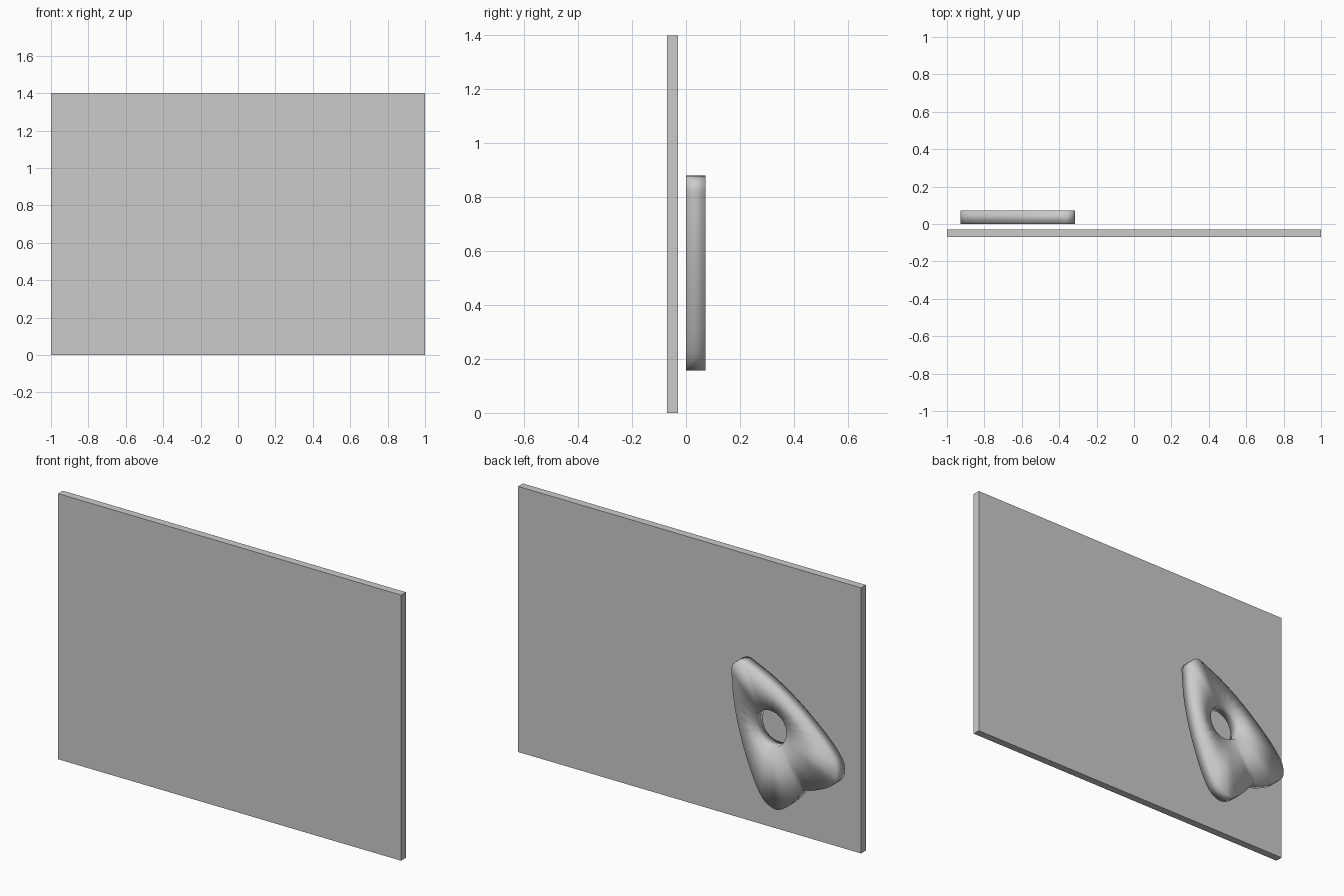
import bpy, bmesh, math
from mathutils import Vector

if "Cube" in bpy.data.objects:
    bpy.data.objects.remove(bpy.data.objects["Cube"])


def make_object(name, bm):
    bmesh.ops.recalc_face_normals(bm, faces=bm.faces)
    me = bpy.data.meshes.new(name)
    bm.to_mesh(me)
    bm.free()
    ob = bpy.data.objects.new(name, me)
    bpy.context.collection.objects.link(ob)
    return ob


# Flat rectangular board
bm = bmesh.new()
bmesh.ops.create_cube(bm, size=1)
for v in bm.verts:
    v.co = Vector((v.co.x * 2, v.co.y * 0.04 - 0.05, v.co.z * 1.4 + 0.7))
make_object("board", bm)

# Half outline of the pointer, tip to notch: (sideways, along axis)
HALF = [(0, .36), (.035, .347), (.057, .313), (.112, .22), (.162, .11),
        (.204, -.01), (.238, -.14), (.252, -.22), (.255, -.285),
        (.24, -.33), (.205, -.368), (.135, -.374), (.04, -.352), (0, -.338)]
outline = HALF + [(-a, b) for a, b in reversed(HALF[1:-1])]


def smooth_loop(points, steps):
    """Closed Catmull-Rom curve through the points."""
    pts = [Vector(p) for p in points]
    n, out = len(pts), []
    for i in range(n):
        p0, p1, p2, p3 = (pts[(i + k) % n] for k in (-1, 0, 1, 2))
        for s in range(steps):
            t = s / steps
            out.append(0.5 * (2 * p1 + (p2 - p0) * t
                              + (2 * p0 - 5 * p1 + 4 * p2 - p3) * t * t
                              + (3 * p1 - p0 - 3 * p2 + p3) * t ** 3))
    return out


# Tilted heart-shaped pointer with a round window
CENTRE, ALONG, ACROSS = Vector((-.542, 0, .575)), Vector((.57, 0, .82)), Vector((.82, 0, -.57))
HOLE_R = 0.095
outer = smooth_loop(outline, 2)
inner = [p.normalized() * HOLE_R for p in outer]

bm = bmesh.new()


def ring(points, y):
    return [bm.verts.new(CENTRE + ACROSS * p.x + ALONG * p.y + Vector((0, y, 0)))
            for p in points]


# Front outer, back outer, back inner, front inner: bridged into a closed tube
rings = [ring(outer, 0), ring(outer, .072), ring(inner, .072), ring(inner, 0)]
n = len(outer)
for k in range(4):
    a, b = rings[k], rings[(k + 1) % 4]
    for i in range(n):
        j = (i + 1) % n
        bm.faces.new((a[i], a[j], b[j], b[i]))
for f in bm.faces:
    f.smooth = True
make_object("pointer", bm)
